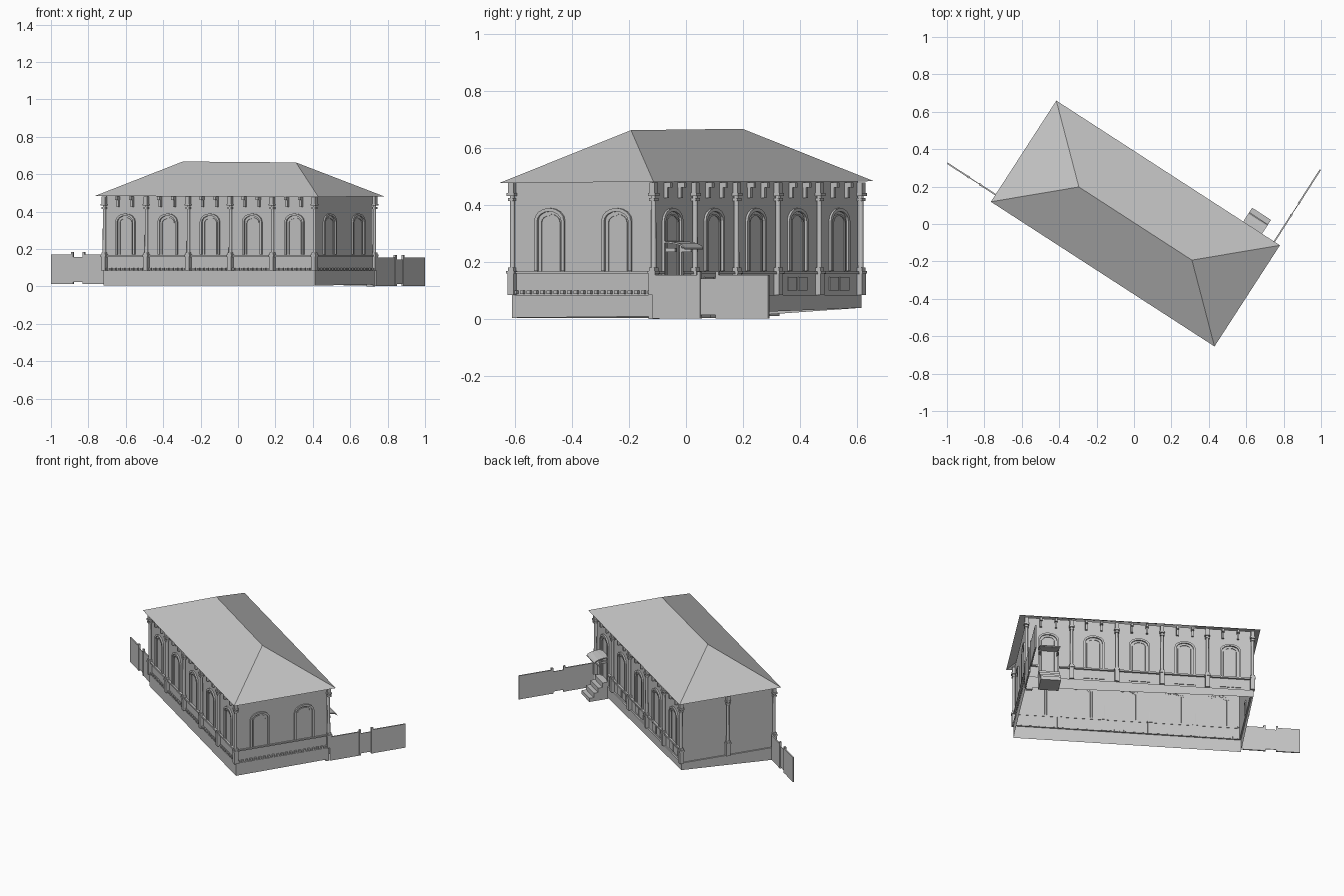
import bpy, bmesh
from math import radians, cos, sin, pi
from mathutils import Matrix, Vector

cube = bpy.data.objects.get("Cube")
if cube:
    bpy.data.objects.remove(cube, do_unlink=True)

grey = bpy.data.materials.new("plain_grey")
grey.use_nodes = True
COLOUR = (0.55, 0.55, 0.55, 1)
grey.diffuse_color = COLOUR
grey.node_tree.nodes["Principled BSDF"].inputs["Base Color"].default_value = COLOUR

L, W = 0.673, 0.295            # half length and half width of the plinth
WL, WW = L - 0.009, W - 0.009  # half sizes of the walls
BAY = 2 * L / 5
TOP = 0.48
BASE = Matrix.Translation((0.0075, 0.0025, 0)) @ Matrix.Rotation(radians(-32.9), 4, 'Z')


def side(angle, dist):
    """Frame of one wall: x along it, -y outward, z up."""
    return BASE @ Matrix.Rotation(radians(angle), 4, 'Z') @ Matrix.Translation((0, -dist, 0))


FRONT, RIGHT, BACK, LEFT = side(0, WW), side(90, WL), side(180, WW), side(-90, WL)


def finish(name, bm, matrix, recalc=True):
    if recalc:
        bmesh.ops.recalc_face_normals(bm, faces=bm.faces)
    mesh = bpy.data.meshes.new(name)
    bm.to_mesh(mesh)
    bm.free()
    mesh.materials.append(grey)
    ob = bpy.data.objects.new(name, mesh)
    ob.matrix_world = matrix
    bpy.context.collection.objects.link(ob)
    return ob


def add_box(bm, x0, x1, y0, y1, z0, z1):
    m = Matrix.Translation(((x0 + x1) / 2, (y0 + y1) / 2, (z0 + z1) / 2))
    m = m @ Matrix.Diagonal((x1 - x0, y1 - y0, z1 - z0, 1))
    bmesh.ops.create_cube(bm, size=1, matrix=m)


def boxes(name, matrix, items):
    bm = bmesh.new()
    for item in items:
        add_box(bm, *item)
    return finish(name, bm, matrix)


def ring(bm, hx, hy, heights):
    signs = ((-1, -1), (1, -1), (1, 1), (-1, 1))
    return [bm.verts.new((sx * hx, sy * hy, z)) for (sx, sy), z in zip(signs, heights)]


def loft(bm, a, b):
    n = len(a)
    for i in range(n):
        j = (i + 1) % n
        bm.faces.new((a[i], a[j], b[j], b[i]))


# Walls and plinth: open shell, with the foot rising toward one back corner
bm = bmesh.new()
rings = [ring(bm, L, W, (0.005, 0.005, 0.01, 0.04)), ring(bm, L, W, [0.085] * 4),
         ring(bm, WL, WW, [0.085] * 4), ring(bm, WL, WW, [0.487] * 4)]
for lower, upper in zip(rings, rings[1:]):
    loft(bm, lower, upper)
finish("walls", bm, BASE, recalc=False)

# Hipped roof
bm = bmesh.new()
a, b, c, d = ring(bm, 0.712, 0.322, (0.484, 0.478, 0.482, 0.484))
r0, r1 = bm.verts.new((-0.36, 0, 0.668)), bm.verts.new((0.36, 0, 0.663))
for face in ((a, b, r1, r0), (b, c, r1), (c, d, r0, r1), (d, a, r0)):
    bm.faces.new(face)
finish("roof", bm, BASE, recalc=False)


# Columns with pedestal, base, shaft and capital
def column(name, matrix, x, y):
    bm = bmesh.new()
    for half, z0, z1 in ((0.013, 0.085, 0.16), (0.016, 0.16, 0.17), (0.012, 0.17, 0.182),
                         (0.012, 0.415, 0.425), (0.015, 0.432, 0.442), (0.011, 0.442, TOP)):
        add_box(bm, x - half, x + half, y - half, y + half, z0, z1)
    bmesh.ops.create_cone(bm, cap_ends=True, segments=10, radius1=0.0095, radius2=0.0085,
                          depth=0.26, matrix=Matrix.Translation((x, y, 0.305)))
    ob = finish(name, bm, matrix)
    for p in ob.data.polygons:
        p.use_smooth = len(p.vertices) == 4 and p.area < 0.002 and abs(p.center.z - 0.305) < 0.01
    return ob


for label, frame in (("front", FRONT), ("back", BACK)):
    for i in range(6):
        column(f"{label}_column_{i + 1}", frame, -L + 0.004 + i * (2 * L - 0.008) / 5, -0.009)
column("left_middle_column", LEFT, 0, -0.009)


# Arched window or door: raised surround, inner frame and glazing bar
def arch_outline(half, z0, spring, rise, steps=8):
    pts = [(half, z0)]
    pts += [(half * cos(pi * i / steps), spring + rise * sin(pi * i / steps)) for i in range(steps + 1)]
    return pts + [(-half, z0)]


def arch_band(bm, x, outer, inner, depth):
    front_o, front_i, back_o, back_i = (
        [bm.verts.new((x + px, y, pz)) for px, pz in pts]
        for pts, y in ((outer, -depth), (inner, -depth), (outer, 0.002), (inner, 0.002)))
    for p, q in ((front_o, front_i), (back_o, front_o), (front_i, back_i)):
        for i in range(len(p) - 1):
            bm.faces.new((p[i], p[i + 1], q[i + 1], q[i]))


def window(name, matrix, x, z0, half=0.062, spring=0.345, rise=0.045):
    bm = bmesh.new()
    arch_band(bm, x, arch_outline(half, z0, spring, rise),
              arch_outline(half - 0.012, z0, spring, rise - 0.012), 0.009)
    arch_band(bm, x, arch_outline(half - 0.02, z0, spring - 0.005, rise - 0.016),
              arch_outline(half - 0.027, z0, spring - 0.005, rise - 0.022), 0.004)
    finish(name, bm, matrix)


for i in range(5):
    x = (i - 2) * BAY
    window(f"front_window_{i + 1}", FRONT, x, 0.17)
    if i == 0:
        window("back_door", BACK, x, 0.1)
    else:
        window(f"back_window_{i + 1}", BACK, x, 0.17)
        # Sunk-looking panels beneath the back windows
        boxes(f"back_panel_{i + 1}", BACK, [
            (x + s - 0.028, x + s + 0.028, -0.005, 0.002, 0.1, 0.148) for s in (-0.034, 0.034)])
for i, x in enumerate((-0.14, 0.14)):
    window(f"right_window_{i + 1}", RIGHT, x, 0.17)

# Sill courses, broken at the back door
boxes("front_sill_course", FRONT, [(-L, L, -0.012, 0.002, 0.158, 0.168)])
boxes("right_sill_course", RIGHT, [(-W, W, -0.01, 0.002, 0.16, 0.168)])
boxes("back_sill_course", BACK, [(-L, -0.602, -0.012, 0.002, 0.158, 0.168),
                                 (-0.474, L, -0.012, 0.002, 0.158, 0.168)])

# Small blocks along the plinth
for label, frame, half in (("front", FRONT, L), ("right", RIGHT, W)):
    n = int(half * 2 / 0.028)
    step = 2 * half / n
    boxes(f"{label}_plinth_blocks", frame, [
        (-half + (i + 0.25) * step, -half + (i + 0.75) * step, -0.012, 0.002, 0.088, 0.1)
        for i in range(n)])

# Eave brackets on both long sides
for label, frame in (("front", FRONT), ("back", BACK)):
    xs = [-L + i * BAY / 3 for i in range(1, 15) if i % 3]
    boxes(f"{label}_eave_brackets", frame, [
        part for x in xs for part in ((x - 0.007, x + 0.007, -0.028, 0.002, 0.462, TOP),
                                      (x - 0.006, x + 0.006, -0.014, 0.002, 0.425, 0.462))])

# Entrance steps and curved canopy
door = -2 * BAY
boxes("entrance_steps", BACK, [
    (door - 0.06, door + 0.06, -0.124 + i * 0.028, 0, 0.004, 0.028 * (i + 1)) for i in range(4)])
bm = bmesh.new()
curve = [(-0.092 * sin(t * pi / 8), 0.25 + 0.024 * cos(t * pi / 8)) for t in range(5)]
loop = curve + [(y, z - 0.006) for y, z in reversed(curve)]
ends = [[bm.verts.new((door + s, y, z)) for y, z in loop] for s in (-0.06, 0.06)]
loft(bm, *ends)
for end in ends:
    for i in range(4):
        bm.faces.new((end[i], end[i + 1], end[8 - i], end[9 - i]))
finish("entrance_canopy", bm, BACK)
boxes("canopy_brackets", BACK, [
    (door + s - 0.004, door + s + 0.004, -0.05, 0, 0.235, 0.25) for s in (-0.052, 0.052)])


# Garden walls: two panels with a low gate between posts
def garden_wall(name, start, end, g0, g1, z0, z1):
    start, end = Vector(start), Vector(end)
    run = end - start
    frame = Matrix.Translation((*start, 0)) @ Matrix.Rotation(Vector((1, 0)).angle_signed(run) * -1, 4, 'Z')
    n, t = run.length, 0.004
    boxes(name + "_panels", frame, [(0, n * g0, -t, t, z0, z1), (n * g1, n, -t, t, z0, z1)])
    boxes(name + "_gate", frame, [(n * g0, n * g1, -0.002, 0.002, z0 + 0.012, z1 - 0.012)])
    boxes(name + "_posts", frame, [
        (n * g - 0.006, n * g + 0.006, -0.006, 0.006, z0, z1 + 0.013) for g in (g0, g1)])


garden_wall("right_garden_wall", (0.737, -0.115), (0.996, 0.29), 0.4, 0.56, 0.002, 0.155)
garden_wall("left_garden_wall", (-0.715, 0.14), (-0.998, 0.325), 0.38, 0.6, 0.012, 0.17)
boxes("wall_footing", BASE, [(L - 0.04, L, W - 0.02, W, 0, 0.02)])
